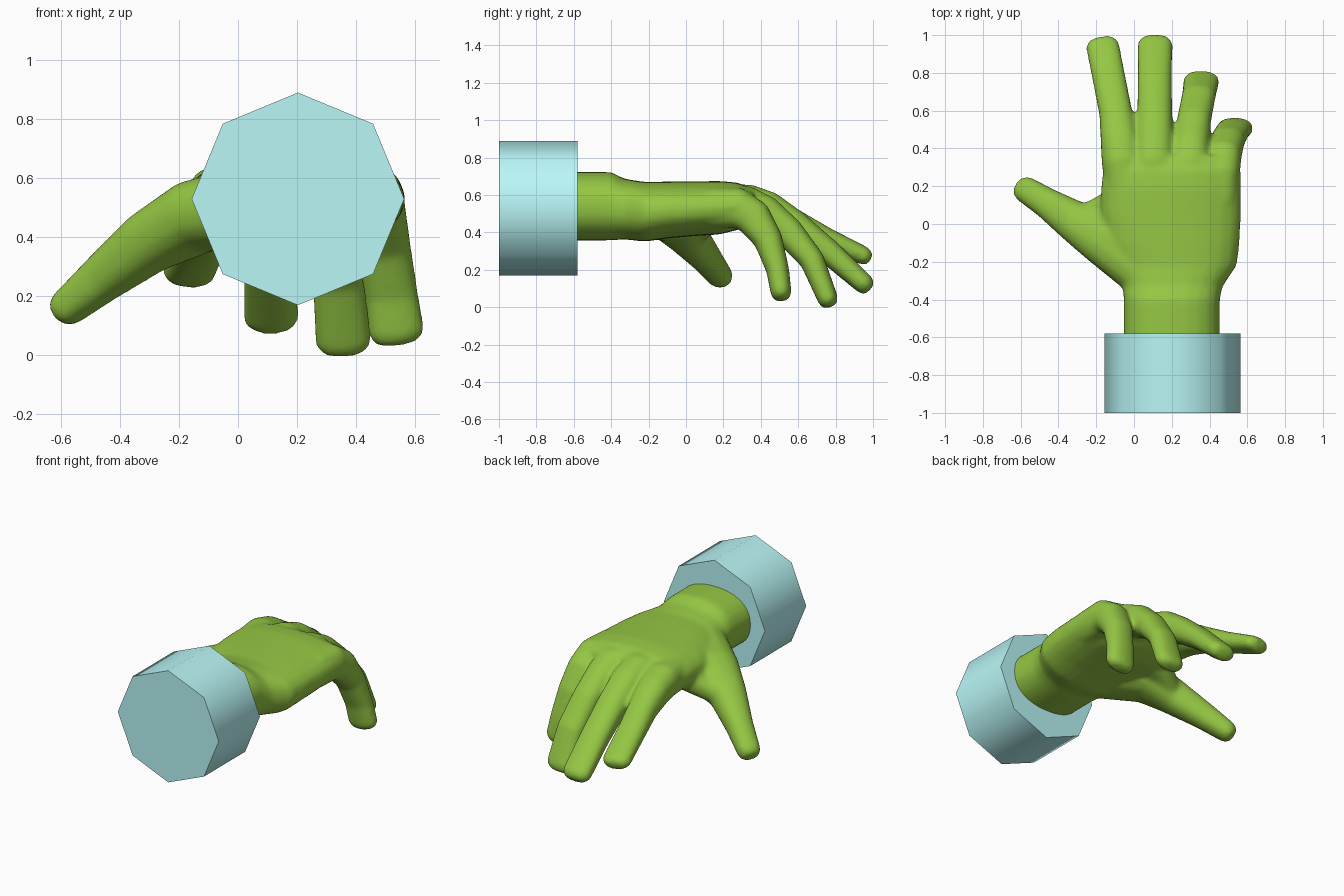
import bpy, bmesh, math
from mathutils import Vector

if "Cube" in bpy.data.objects:
    bpy.data.objects.remove(bpy.data.objects["Cube"])


def material(name, rgb):
    m = bpy.data.materials.new(name)
    m.diffuse_color = (*rgb, 1)
    m.use_nodes = True
    m.node_tree.nodes["Principled BSDF"].inputs["Base Color"].default_value = m.diffuse_color
    return m


def loft(bm, rings):
    """Skin a list of equal-length point rings and cap both ends."""
    vs = [[bm.verts.new(p) for p in r] for r in rings]
    n = len(vs[0])
    for a, b in zip(vs, vs[1:]):
        for i in range(n):
            j = (i + 1) % n
            bm.faces.new((a[i], a[j], b[j], b[i]))
    bm.faces.new(vs[0][::-1])
    bm.faces.new(vs[-1])


def ring(c, u, v, hw, hh, power=2.0, n=16):
    """Superellipse ring around c in the plane u, v."""
    pts = []
    for i in range(n):
        a = 2 * math.pi * i / n
        ca, sa = math.cos(a), math.sin(a)
        x = math.copysign(abs(ca) ** (2 / power), ca) * hw
        y = math.copysign(abs(sa) ** (2 / power), sa) * hh
        pts.append(c + u * x + v * y)
    return pts


def digit(bm, path, side=(1, 0, 0)):
    """Finger through (x, y, z, half width, half thickness) points, blunt tip."""
    pts = [Vector(p[:3]) for p in path]
    rings = []
    for i, p in enumerate(path):
        t = (pts[min(i + 1, len(pts) - 1)] - pts[max(i - 1, 0)]).normalized()
        s = Vector(side)
        u = (s - t * s.dot(t)).normalized()
        v = t.cross(u)
        c = pts[i]
        if i == len(pts) - 1:
            rings.append(ring(c - t * 0.04, u, v, p[3], p[4], 2.4))
            rings.append(ring(c - t * 0.012, u, v, p[3] * .82, p[4] * .82, 2.2))
            rings.append(ring(c, u, v, p[3] * .5, p[4] * .5, 2.2))
        else:
            rings.append(ring(c, u, v, p[3], p[4], 2.3))
    loft(bm, rings)


def finish(name, bm, mat):
    bmesh.ops.recalc_face_normals(bm, faces=bm.faces)
    me = bpy.data.meshes.new(name)
    bm.to_mesh(me)
    bm.free()
    ob = bpy.data.objects.new(name, me)
    bpy.context.collection.objects.link(ob)
    me.materials.append(mat)
    return ob


# Hand: wrist and palm (y, centre x, half width, centre z, half height)
X, Z = Vector((1, 0, 0)), Vector((0, 0, 1))
bm = bmesh.new()
palm = [(-.70, .20, .255, .54, .183), (-.40, .20, .255, .54, .183),
        (-.33, .205, .265, .525, .162), (-.22, .22, .325, .51, .16),
        (-.10, .205, .355, .52, .152), (.05, .195, .372, .527, .146),
        (.18, .195, .372, .532, .143), (.28, .20, .365, .54, .126),
        (.36, .20, .33, .54, .09)]
loft(bm, [ring(Vector((cx, y, cz)), X, Z, hw, hh, 2.3, 24)
          for y, cx, hw, cz, hh in palm])

# Four fingers, index to little
digit(bm, [(-.04, .16, .53, .11, .11), (-.065, .34, .535, .108, .108),
           (-.076, .44, .51, .102, .098),
           (-.095, .58, .447, .089, .077), (-.128, .75, .365, .089, .062),
           (-.175, .985, .26, .09, .05)])
digit(bm, [(.10, .16, .54, .11, .11), (.105, .34, .55, .108, .108),
           (.107, .44, .52, .102, .10),
           (.11, .58, .437, .094, .083), (.11, .77, .29, .092, .068),
           (.112, .985, .095, .094, .055)])
digit(bm, [(.29, .16, .54, .11, .11), (.295, .33, .54, .105, .108),
           (.30, .42, .50, .10, .10),
           (.318, .55, .40, .091, .082), (.342, .675, .25, .091, .067),
           (.36, .775, .003, .096, .055)])
digit(bm, [(.45, .12, .53, .10, .11), (.465, .28, .53, .097, .11),
           (.475, .36, .48, .095, .10),
           (.495, .44, .36, .092, .078), (.52, .49, .20, .092, .062),
           (.543, .515, .036, .096, .056)])

# Thumb and the web joining it to the palm
digit(bm, [(.06, -.22, .51, .17, .14), (-.14, -.06, .47, .17, .125),
           (-.31, .01, .378, .112, .105), (-.46, .11, .26, .082, .082),
           (-.61, .205, .135, .07, .062)], side=(.6, .8, 0))
digit(bm, [(.0, .10, .50, .10, .09), (-.13, .085, .46, .09, .08),
           (-.27, .05, .38, .06, .06)], side=(0, 1, 0))
hand = finish("hand", bm, material("green_skin", (.30, .57, .057)))

# Fuse the parts into one soft surface
rm = hand.modifiers.new("fuse", 'REMESH')
rm.mode = 'VOXEL'
rm.voxel_size = 0.012
rm.use_smooth_shade = True
sm = hand.modifiers.new("soften", 'SMOOTH')
sm.factor = 0.5
sm.iterations = 18

# Octagonal sleeve cuff
bm = bmesh.new()
loft(bm, [ring(Vector((.203, y, .53)), X, Z, .36, .36, 2, 8) for y in (-1, -.58)])
cuff = finish("sleeve_cuff", bm, material("pale_cyan_cloth", (.49, .93, .93)))
bpy.ops.object.select_all(action='DESELECT')
cuff.select_set(True)
bpy.context.view_layer.objects.active = cuff
bpy.ops.object.shade_smooth_by_angle(angle=math.radians(50))
